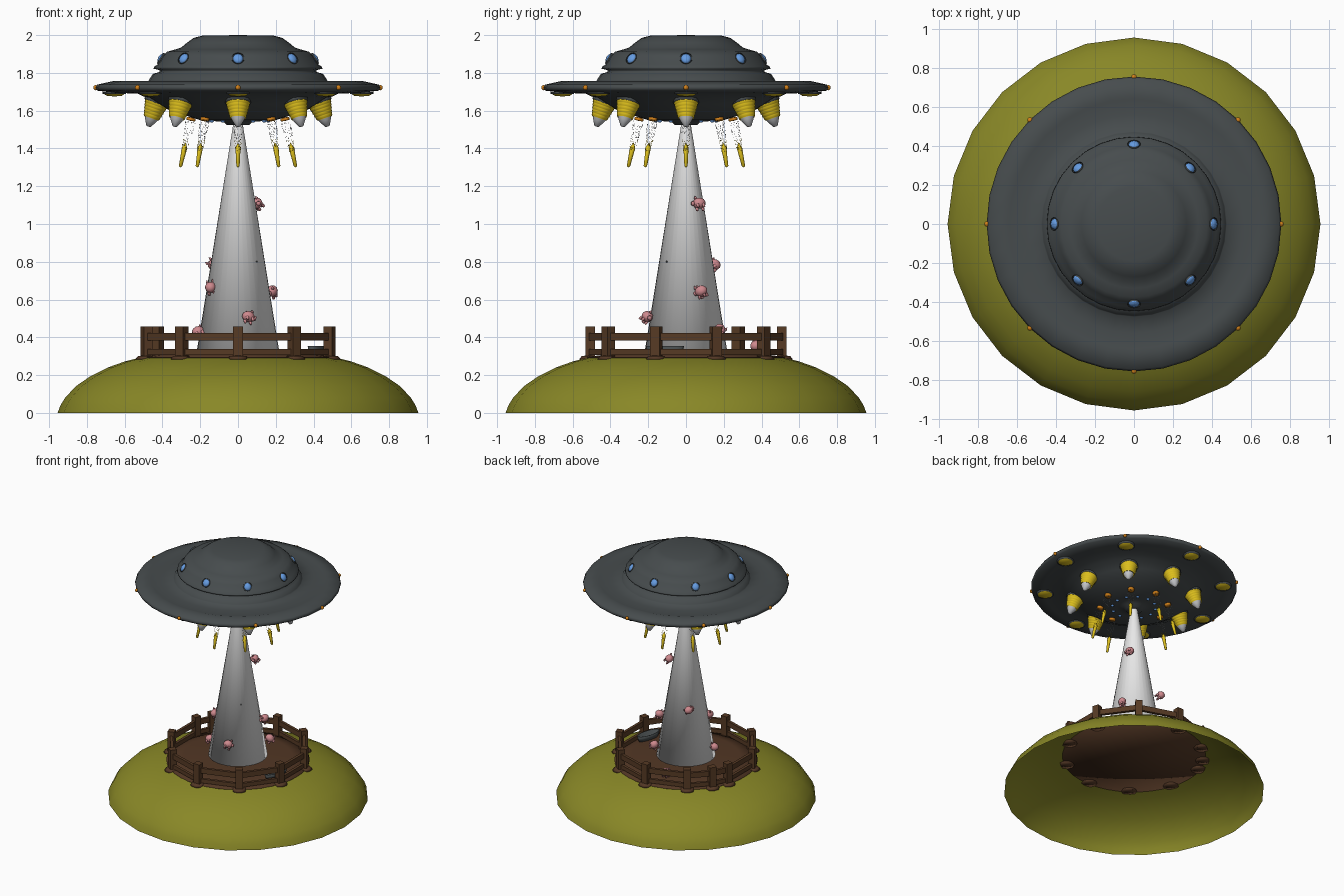
import bpy, bmesh, math, random
from mathutils import Matrix, Vector

if "Cube" in bpy.data.objects:
    bpy.data.objects.remove(bpy.data.objects["Cube"])
random.seed(4)

def mat(name, c):
    m = bpy.data.materials.new(name)
    m.diffuse_color = (*c, 1)
    m.use_nodes = True
    m.node_tree.nodes["Principled BSDF"].inputs["Base Color"].default_value = m.diffuse_color
    return m

HULL = mat("dark hull grey", (0.062, 0.072, 0.075))
BLUE = mat("window blue", (0.13, 0.33, 0.75))
ORANGE = mat("bulb orange", (0.65, 0.22, 0.01))
YELLOW = mat("lamp yellow", (0.72, 0.52, 0.012))
SILVER = mat("silver", (0.55, 0.56, 0.58))
WHITE = mat("beam white", (0.8, 0.8, 0.8))
PINK = mat("pig pink", (0.62, 0.25, 0.27))
WOOD = mat("fence wood", (0.095, 0.043, 0.018))
DIRT = mat("dirt brown", (0.085, 0.038, 0.018))
GRASS = mat("grass green", (0.25, 0.245, 0.02))

def T(x, y, z): return Matrix.Translation((x, y, z))
def R(a, axis): return Matrix.Rotation(a, 4, axis)
def S(x, y, z): return Matrix.Diagonal((x, y, z, 1))

def lathe(bm, profile, segs=16, m=Matrix(), mi=0):
    """Revolve (radius, z) points, listed top to bottom, round local z."""
    rings = []
    for r, z in profile:
        if r < 1e-6:
            rings.append([bm.verts.new(m @ Vector((0, 0, z)))] * segs)
        else:
            rings.append([bm.verts.new(m @ Vector((r * math.cos(k * math.tau / segs),
                          r * math.sin(k * math.tau / segs), z))) for k in range(segs)])
    for a, b in zip(rings, rings[1:]):
        for k in range(segs):
            j = (k + 1) % segs
            vs = list(dict.fromkeys((a[k], b[k], b[j], a[j])))
            bm.faces.new(vs).material_index = mi

def ball(bm, m, mi=0, sub=2):
    n = len(bm.faces)
    bmesh.ops.create_icosphere(bm, subdivisions=sub, radius=1, matrix=m)
    bm.faces.ensure_lookup_table()
    for f in bm.faces[n:]:
        f.material_index = mi

def box(bm, m):
    bmesh.ops.create_cube(bm, size=1, matrix=m)

def finish(name, bm, mats, angle=35):
    for f in bm.faces:
        f.smooth = True
    for e in bm.edges:
        e.smooth = e.calc_face_angle(0) < math.radians(angle)
    me = bpy.data.meshes.new(name)
    bm.to_mesh(me)
    bm.free()
    for m in mats:
        me.materials.append(m)
    ob = bpy.data.objects.new(name, me)
    bpy.context.collection.objects.link(ob)

EIGHT = [k * math.pi / 4 for k in range(8)]

# grassy hill, hollow underneath
bm = bmesh.new()
lathe(bm, [(0.51, 0.295), (0.60, 0.272), (0.69, 0.24), (0.78, 0.195), (0.86, 0.14),
           (0.915, 0.08), (0.94, 0.04), (0.955, 0)], 24)
finish("hill", bm, [GRASS], 60)

# dirt floor of the pen
bm = bmesh.new()
lathe(bm, [(0, 0.315), (0.40, 0.312), (0.525, 0.296), (0.525, 0.286), (0, 0.286)], 40)
POSTS = sorted([math.radians(18 + 36 * k) for k in range(10)] + [math.radians(147)])
for a in POSTS:
    lathe(bm, [(0, 0.307), (0.045, 0.30), (0.058, 0.284), (0, 0.28)], 10,
          T(0.51 * math.cos(a), 0.51 * math.sin(a), 0))
finish("dirt_floor", bm, [DIRT])

# fence posts and rails
bm = bmesh.new()
for a in POSTS:
    box(bm, R(a, 'Z') @ T(0.508, 0, 0.37) @ S(0.05, 0.052, 0.175))
for a, b in zip(POSTS, POSTS[1:] + [POSTS[0] + math.tau]):
    mid, half = (a + b) / 2, (b - a) / 2
    for z, h in ((0.403, 0.042), (0.322, 0.032)):
        box(bm, R(mid, 'Z') @ T(0.51 * math.cos(half), 0, z)
            @ S(0.022, 1.02 * math.sin(half), h))
finish("fence", bm, [WOOD])

# feeding trough
bm = bmesh.new()
lathe(bm, [(0, 0.02), (0.05, 0.02), (0.06, 0.045), (0.066, 0.045), (0.055, 0), (0, 0)], 16,
      R(math.radians(-15), 'Z') @ T(0.43, 0, 0.308) @ S(0.6, 1.6, 1))
finish("trough", bm, [HULL])

# light beam
bm = bmesh.new()
lathe(bm, [(0.025, 1.53), (0.217, 0.335), (0, 0.335)], 32)
finish("light_beam", bm, [WHITE])
bm = bmesh.new()
ball(bm, T(0.098, -0.102, 0.8) @ S(0.006, 0.006, 0.006), 0, 1)
finish("beam_speck", bm, [HULL])

# saucer body
bm = bmesh.new()
lathe(bm, [(0, 2.0), (0.19, 1.997), (0.235, 1.985), (0.27, 1.96), (0.30, 1.935), (0.33, 1.925),
           (0.375, 1.912), (0.40, 1.89), (0.425, 1.845), (0.445, 1.832), (0.447, 1.822),
           (0.415, 1.815), (0.415, 1.805), (0.45, 1.795), (0.47, 1.765), (0.475, 1.757),
           (0.56, 1.757), (0.64, 1.752), (0.66, 1.757), (0.745, 1.738), (0.755, 1.722),
           (0.745, 1.706), (0.66, 1.695), (0.53, 1.69), (0.50, 1.675), (0.47, 1.668),
           (0.42, 1.635), (0.36, 1.60), (0.27, 1.572), (0.20, 1.55), (0.13, 1.545),
           (0.075, 1.54), (0.06, 1.523), (0, 1.523)], 32)
finish("saucer_body", bm, [HULL])

# dome windows with dark frames
bm = bmesh.new()
for a in EIGHT:
    m = R(a, 'Z') @ T(0.407, 0, 1.876) @ R(math.radians(58), 'Y')
    lathe(bm, [(0.033, 0.006), (0.033, -0.012)], 16, m, 1)
    ball(bm, m @ S(0.03, 0.028, 0.016))
finish("windows", bm, [BLUE, HULL])

# rim bulbs
bm = bmesh.new()
for a in EIGHT:
    ball(bm, R(a, 'Z') @ T(0.753, 0, 1.722) @ S(0.014, 0.014, 0.014))
finish("rim_bulbs", bm, [ORANGE])

# flat lamps under the rim
bm = bmesh.new()
for a in EIGHT:
    m = R(a, 'Z') @ T(0.655, 0, 1.697)
    lathe(bm, [(0.062, 0.003), (0.062, -0.008), (0.052, -0.010)], 20, m, 1)
    lathe(bm, [(0.054, -0.009), (0.04, -0.018), (0, -0.022)], 20, m)
finish("rim_lamps", bm, [YELLOW, HULL])

# blue belly lights
bm = bmesh.new()
for k in range(12):
    ball(bm, R(k * math.tau / 12, 'Z') @ T(0.16, 0, 1.546) @ S(0.012, 0.012, 0.009))
finish("belly_lights", bm, [BLUE])

# thruster nozzles, leaning outward
bm = bmesh.new()
for a in EIGHT:
    m = R(a, 'Z') @ T(0.43, 0, 1.645) @ R(-0.33, 'Y')
    lathe(bm, [(0.05, 0.04), (0.068, 0.012), (0.068, -0.004), (0.055, -0.006)], 20, m, 2)
    steps = [(0.060 - 0.022 * i / 5, -0.004 - 0.086 * i / 5) for i in range(6)]
    prof = []
    for r, z in steps:
        prof += [(r + 0.003, z), (r + 0.002, z - 0.012), (r - 0.001, z - 0.014)]
    lathe(bm, prof[:-2], 20, m)
    lathe(bm, [(0.038, -0.088), (0.032, -0.10), (0.012, -0.135), (0, -0.137)], 16, m, 1)
finish("thrusters", bm, [YELLOW, SILVER, HULL])

# spark jets: loose sparks narrowing into a yellow tip
bm = bmesh.new()
for a in EIGHT:
    m = R(a, 'Z') @ T(0.25, 0, 1.55) @ R(-0.22, 'Y')
    lathe(bm, [(0, 0.015), (0.024, 0.012), (0.024, -0.003), (0, -0.004)], 12, m, 2)
    for k in range(90):
        t = random.random()
        r, w = 0.026 - 0.012 * t, random.uniform(0, math.tau)
        p = m @ T(r * math.cos(w), r * math.sin(w), -0.01 - 0.16 * t)
        lathe(bm, [(0, 0.003), (0.002, 0), (0, -0.003)], 4, p, 0 if t > 0.6 else 1)
    lathe(bm, [(0, -0.12), (0.014, -0.15), (0.009, -0.25), (0, -0.257)], 10, m)
finish("spark_jets", bm, [YELLOW, SILVER, ORANGE])

# floating pigs
PIGS = [(0.10, 0.07, 1.11), (0.055, -0.205, 0.51), (0.18, 0.08, 0.645), (-0.145, -0.09, 0.665),
        (-0.13, 0.15, 0.785), (0.16, 0.18, 0.44), (-0.21, -0.06, 0.43), (-0.08, 0.37, 0.355)]
for i, p in enumerate(PIGS):
    bm = bmesh.new()
    tilt = 0 if i == 7 else 1
    m = T(*p) @ R(random.uniform(0, 6.28), 'Z') @ R(tilt * random.uniform(-1, 1), 'X') \
        @ R(tilt * random.uniform(-1, 1), 'Y')
    ball(bm, m @ S(0.035, 0.030, 0.030))
    lathe(bm, [(0, 0.012), (0.011, 0.012), (0.013, 0), (0, 0)], 10,
          m @ T(0.03, 0, 0) @ R(math.pi / 2, 'Y'))
    for s in (-1, 1):
        lathe(bm, [(0, 0.018), (0.009, 0), (0, -0.002)], 6, m @ T(0.018, s * 0.015, 0.022))
        for x in (-0.016, 0.016):
            lathe(bm, [(0.008, 0), (0.007, -0.018), (0, -0.018)], 8, m @ T(x, s * 0.014, -0.02))
    finish(f"pig_{i + 1}", bm, [PINK])
